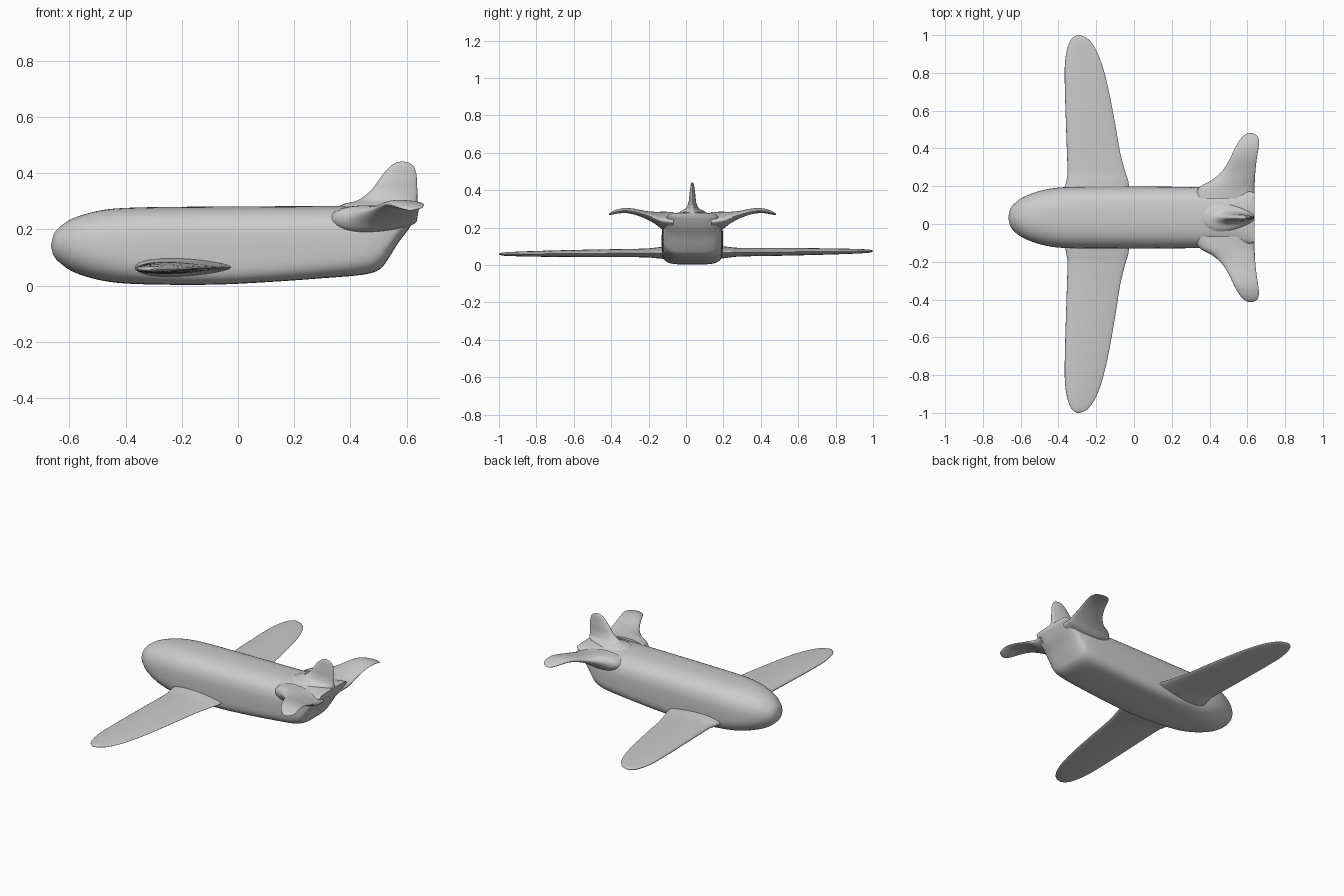
import bpy, bmesh
from math import sin, cos, pi, copysign

YC = 0.034   # the body axis sits slightly off the wing-span centre


def smooth_rows(rows, n):
    """Catmull-Rom interpolation of a table of stations."""
    out = []
    for i in range(len(rows) - 1):
        a, b = rows[max(i - 1, 0)], rows[i]
        c, d = rows[i + 1], rows[min(i + 2, len(rows) - 1)]
        for k in range(n):
            t = k / n
            out.append([0.5 * (2 * q + (r - p) * t + (2 * p - 5 * q + 4 * r - s) * t * t
                               + (3 * q - p - 3 * r + s) * t ** 3)
                        for p, q, r, s in zip(a, b, c, d)])
    out.append(list(rows[-1]))
    return out


def loft(name, rings):
    """Skin a list of point rings and cap both ends."""
    bm = bmesh.new()
    loops = [[bm.verts.new(p) for p in ring] for ring in rings]
    n = len(loops[0])
    for a, b in zip(loops, loops[1:]):
        for i in range(n):
            j = (i + 1) % n
            bm.faces.new((a[i], a[j], b[j], b[i]))
    bm.faces.new(loops[0])
    bm.faces.new(loops[-1])
    bmesh.ops.recalc_face_normals(bm, faces=bm.faces)
    me = bpy.data.meshes.new(name)
    bm.to_mesh(me)
    bm.free()
    ob = bpy.data.objects.new(name, me)
    bpy.context.collection.objects.link(ob)
    bpy.context.view_layer.objects.active = ob
    bpy.ops.object.select_all(action='DESELECT')
    ob.select_set(True)
    bpy.ops.object.shade_smooth_by_angle(angle=1.0)
    return ob


def spow(v, e):
    return copysign(abs(v) ** (2 / e), v)


def foil(x0, x1, th, n=32):
    """Blunt-nosed section: list of (x, offset)."""
    return [((x0 + x1) / 2 + (x1 - x0) / 2 * cos(a),
             th * sin(a) * (1 - 0.3 * cos(a)))
            for a in (2 * pi * i / n for i in range(n))]


# Fuselage: x, bottom, top, half width, lower and upper squareness
body = [
    (-0.665, 0.137, 0.143, 0.003, 2, 2),
    (-0.655, 0.105, 0.183, 0.045, 2, 2),
    (-0.63, 0.078, 0.212, 0.077, 2.1, 2),
    (-0.58, 0.046, 0.242, 0.111, 2.3, 2.2),
    (-0.48, 0.017, 0.269, 0.146, 2.8, 2.4),
    (-0.35, 0.005, 0.278, 0.162, 3.6, 2.7),
    (-0.1, 0.003, 0.281, 0.164, 5, 2.8),
    (0.1, 0.012, 0.282, 0.164, 5, 2.8),
    (0.3, 0.026, 0.283, 0.162, 4.5, 2.8),
    (0.44, 0.038, 0.284, 0.159, 4, 2.8),
    (0.5, 0.055, 0.284, 0.155, 3.6, 2.8),
    (0.53, 0.088, 0.284, 0.15, 3.3, 2.8),
    (0.57, 0.152, 0.283, 0.145, 3, 2.8),
    (0.61, 0.205, 0.282, 0.14, 3, 2.8),
    (0.637, 0.255, 0.278, 0.13, 2.5, 2.5),
]
rings = []
for x, z0, z1, w, lo, up in smooth_rows(body, 5):
    ring = []
    for i in range(48):
        a = 2 * pi * i / 48
        e = up if sin(a) >= 0 else lo
        ring.append((x, YC + w * spow(cos(a), e),
                     (z0 + z1) / 2 + (z1 - z0) / 2 * spow(sin(a), e)))
    rings.append(ring)
loft("fuselage", rings)

# Wings: y, leading x, trailing x, half thickness
wing = [
    (0.13, -0.372, -0.02, 0.034),
    (0.2, -0.357, -0.032, 0.027),
    (0.24, -0.352, -0.045, 0.023),
    (0.35, -0.355, -0.073, 0.021),
    (0.5, -0.36, -0.098, 0.02),
    (0.7, -0.366, -0.135, 0.017),
    (0.84, -0.366, -0.17, 0.014),
    (0.93, -0.352, -0.207, 0.011),
    (0.98, -0.33, -0.245, 0.008),
    (1.0, -0.302, -0.285, 0.002),
]
for side, name in ((1, "left_wing"), (-1, "right_wing")):
    rings = []
    for y, x0, x1, th in smooth_rows(wing, 4):
        # slide the root stations so they follow the off-centre body
        yy = side * y + YC * (1 - y) / 0.8
        rings.append([(x, yy, 0.066 + 0.008 * yy + o) for x, o in foil(x0, x1, th)])
    loft(name, rings)

# Tailplanes: distance from axis, leading x, trailing x, centre z, half thickness
tail = [
    (0.10, 0.32, 0.637, 0.232, 0.05),
    (0.16, 0.345, 0.638, 0.238, 0.045),
    (0.2, 0.415, 0.64, 0.252, 0.031),
    (0.25, 0.47, 0.643, 0.268, 0.02),
    (0.31, 0.507, 0.65, 0.285, 0.015),
    (0.36, 0.53, 0.658, 0.291, 0.013),
    (0.4, 0.553, 0.661, 0.286, 0.011),
    (0.43, 0.577, 0.655, 0.277, 0.008),
    (0.447, 0.603, 0.63, 0.27, 0.003),
]
for side, name in ((1, "left_tailplane"), (-1, "right_tailplane")):
    loft(name, [[(x, YC + side * d, z + o) for x, o in foil(x0, x1, th)]
                for d, x0, x1, z, th in smooth_rows(tail, 4)])

# Fin: z, leading x, trailing x, half thickness
fin = [
    (0.265, 0.34, 0.637, 0.085),
    (0.288, 0.37, 0.638, 0.06),
    (0.303, 0.425, 0.638, 0.034),
    (0.335, 0.47, 0.638, 0.02),
    (0.37, 0.497, 0.637, 0.016),
    (0.4, 0.519, 0.634, 0.012),
    (0.425, 0.543, 0.624, 0.009),
    (0.437, 0.563, 0.608, 0.006),
    (0.441, 0.58, 0.592, 0.002),
]
loft("tail_fin", [[(x, YC + o, z) for x, o in foil(x0, x1, th)]
                  for z, x0, x1, th in smooth_rows(fin, 4)])
